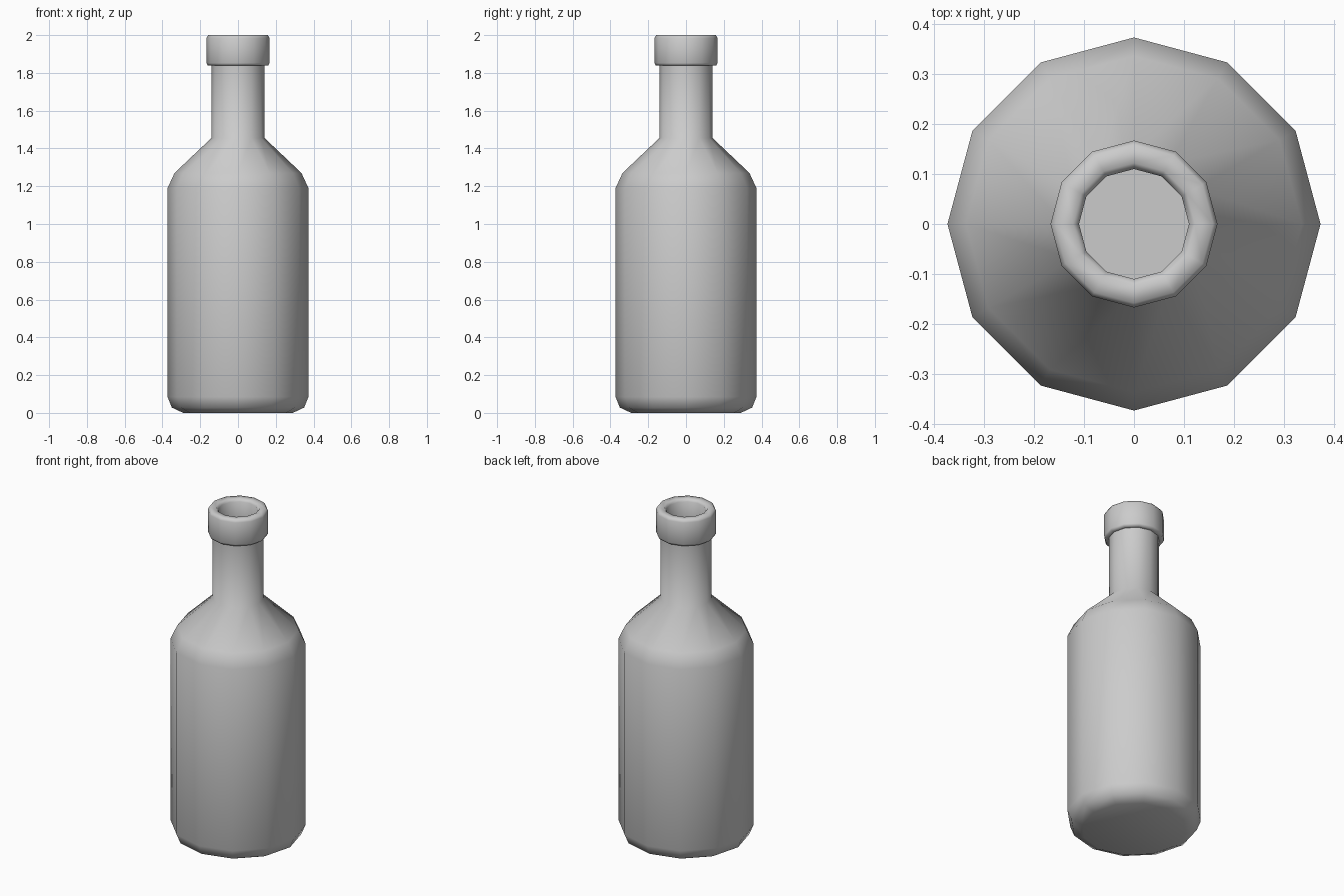
import bpy, bmesh
from math import sin, cos, pi, radians

if "Cube" in bpy.data.objects:
    bpy.data.objects.remove(bpy.data.objects["Cube"])

SIDES = 12

# Bottle outline as (radius, height): base, body, shoulder, neck, collar, mouth
profile = [
    (0.29, 0.0), (0.35, 0.028), (0.373, 0.085),
    (0.373, 1.19), (0.336, 1.27),
    (0.141, 1.455), (0.141, 1.84),
    (0.161, 1.84), (0.167, 1.852), (0.167, 1.985), (0.158, 2.0),
    (0.122, 2.0), (0.11, 1.985), (0.11, 1.88),
]


def lathe(name, points, sides):
    """Revolve an outline round z and close both ends."""
    bm = bmesh.new()
    rings = [[bm.verts.new((r * cos(2 * pi * i / sides), r * sin(2 * pi * i / sides), z))
              for i in range(sides)] for r, z in points]
    for low, high in zip(rings, rings[1:]):
        for i in range(sides):
            j = (i + 1) % sides
            bm.faces.new((low[i], low[j], high[j], high[i]))
    bm.faces.new(rings[0][::-1])
    bm.faces.new(rings[-1])
    bmesh.ops.recalc_face_normals(bm, faces=bm.faces[:])
    mesh = bpy.data.meshes.new(name)
    bm.to_mesh(mesh)
    bm.free()
    obj = bpy.data.objects.new(name, mesh)
    bpy.context.collection.objects.link(obj)
    return obj


# Bottle with recessed mouth, smooth apart from the collar corners
bottle = lathe("bottle", profile, SIDES)
bpy.context.view_layer.objects.active = bottle
bottle.select_set(True)
bpy.ops.object.shade_smooth_by_angle(angle=radians(65))
